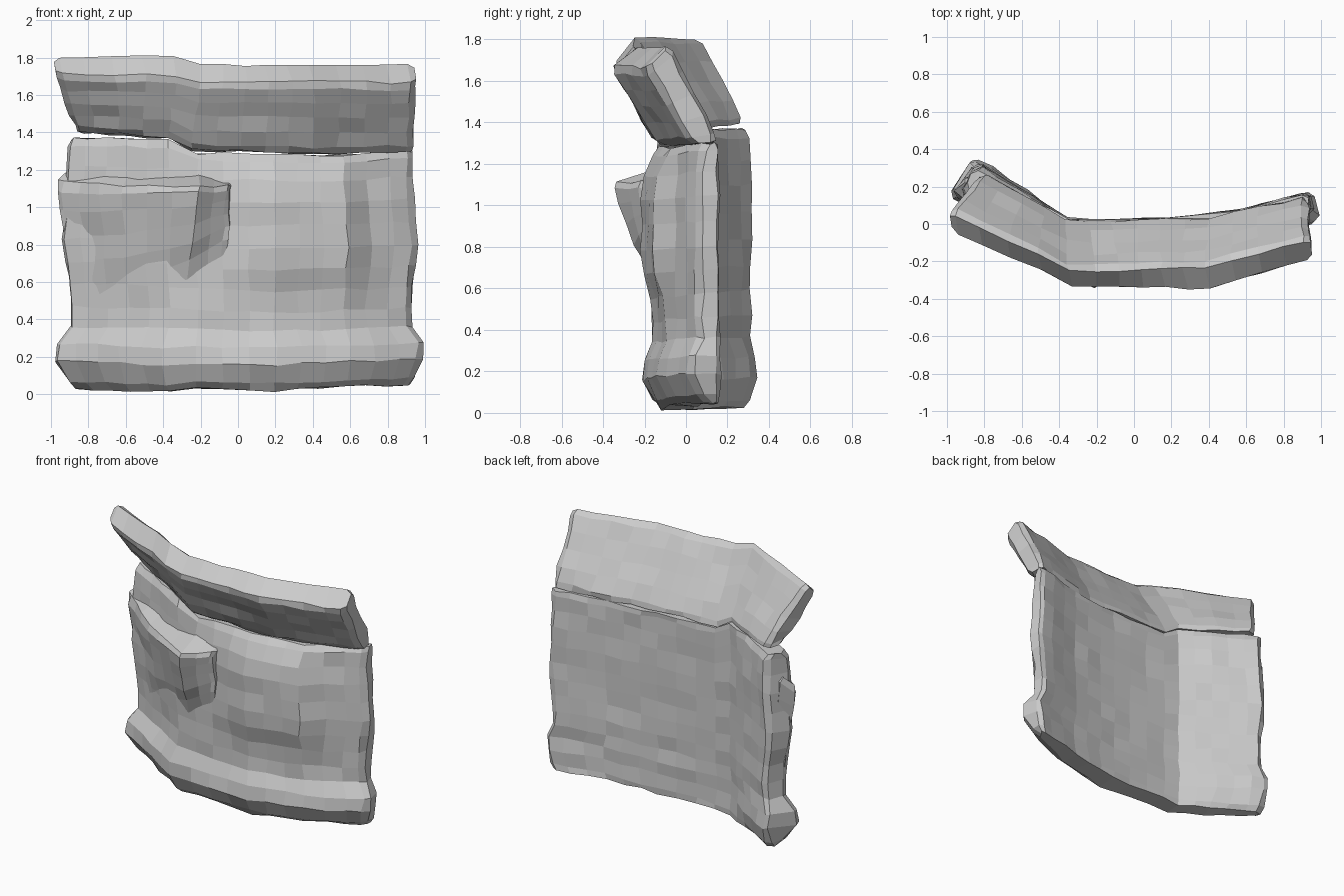
import bpy, bmesh, math, random
from mathutils import Vector

if "Cube" in bpy.data.objects:
    bpy.data.objects.remove(bpy.data.objects["Cube"])

random.seed(4)


def bump(a, lo, hi, soft):
    """1 between lo and hi, fading to 0 over soft on either side."""
    d = max(lo - a, a - hi, 0) / soft
    return 0 if d >= 1 else 0.5 + 0.5 * math.cos(math.pi * d)


def thin(s, k):
    """Station pinched towards its middle, used to round off the ends."""
    lf, lb, tf, tb = s
    lo, hi = (lf + lb) / 2, (tf + tb) / 2
    return [lo.lerp(lf, k), lo.lerp(lb, k), hi.lerp(tf, k), hi.lerp(tb, k)]


def loft(name, stations, rows, step=0.13, jitter=0.008, extra=None, back_scale=None, pinch=0.6):
    """Padded sheet lofted through stations of (low front, low back, top front, top back).
    rows: (height fraction, added thickness per side, x scale)."""
    stations = [[Vector(p) for p in s] for s in stations]
    fine = []
    for a, b in zip(stations, stations[1:]):
        n = max(1, round((b[0] - a[0]).length / step))
        fine += [[p.lerp(q, i / n) for p, q in zip(a, b)] for i in range(n)]
    fine.append(stations[-1])
    # Rounded ends: full section just inside, pinched section at the tip
    first = [p.lerp(q, 0.25) for p, q in zip(fine[0], fine[1])]
    last = [p.lerp(q, 0.25) for p, q in zip(fine[-1], fine[-2])]
    fine = [thin(fine[0], pinch), first] + fine[1:-1] + [last, thin(fine[-1], pinch)]
    bm = bmesh.new()
    rings = []
    for lf, lb, tf, tb in fine:
        front, back = [], []
        for t, add, sx in rows:
            f, b = lf.lerp(tf, t), lb.lerp(tb, t)
            d = (f - b).normalized() * add
            k = back_scale(b) if back_scale else 1
            f, b = f + d, b - d * k
            if extra:
                f.y += extra(f)
            f.x *= sx
            b.x *= 1 + (sx - 1) * max(k, 0.75)
            for p in (f, b):
                p += Vector([random.uniform(-jitter, jitter) for _ in range(3)])
            front.append(bm.verts.new(f))
            back.append(bm.verts.new(b))
        rings.append(front + back[::-1])
    m = len(rings[0])
    for r, s in zip(rings, rings[1:]):
        for i in range(m):
            j = (i + 1) % m
            bm.faces.new((r[i], s[i], s[j], r[j]))
    # End walls, one strip between the front and back rows
    for r in (rings[0], rings[-1]):
        for i in range(m // 2 - 1):
            bm.faces.new((r[i], r[i + 1], r[m - 2 - i], r[m - 1 - i]))
    bmesh.ops.recalc_face_normals(bm, faces=bm.faces)
    me = bpy.data.meshes.new(name)
    bm.to_mesh(me)
    bm.free()
    ob = bpy.data.objects.new(name, me)
    bpy.context.collection.objects.link(ob)
    return ob


def upright(f, b, low, top):
    return [(*f, low), (*b, low), (*f, top), (*b, top)]


# Main bag body, bent in plan, with a padded hem and a soft bulge on the right
body = [
    [(-0.93, 0.20, 0.03), (-0.85, 0.33, 0.03), (-0.95, 0.15, 1.37), (-0.85, 0.32, 1.37)],
    upright((-0.38, -0.14), (-0.36, 0.03), 0.01, 1.36),
    upright((-0.22, -0.16), (-0.24, 0.02), 0.03, 1.29),
    upright((0.20, -0.16), (0.20, 0.03), 0.02, 1.28),
    upright((0.58, -0.10), (0.57, 0.075), 0.04, 1.28),
    upright((0.95, 0.06), (0.94, 0.17), 0.05, 1.30),
]
body_rows = [(0, -0.045, 0.97), (0.03, -0.005, 1.0), (0.11, 0.045, 1.035), (0.18, 0.035, 1.04),
             (0.25, 0.0, 0.98), (0.33, 0.0, 0.97), (0.42, 0.0, 0.98), (0.51, 0.005, 1.0),
             (0.60, 0.005, 1.01), (0.70, 0.005, 1.0), (0.80, 0.005, 0.99),
             (0.89, 0, 0.98), (0.97, -0.01, 0.98), (1, -0.035, 0.98)]
loft("bag_body", body, body_rows,
     extra=lambda p: -0.05 * bump(p.x, 0.1, 0.58, 0.12) * bump(p.z, 0.72, 1.08, 0.22),
     back_scale=lambda p: 0.05 + 0.8 * bump(p.x, -1, -0.6, 0.2))

# Forward-leaning top flap, folded at the left
flap = [
    [(-0.88, 0.16, 1.41), (-0.80, 0.29, 1.39), (-0.98, -0.04, 1.71), (-0.99, 0.07, 1.80)],
    [(-0.38, -0.12, 1.38), (-0.37, 0.04, 1.36), (-0.33, -0.33, 1.70), (-0.35, -0.24, 1.82)],
    [(-0.25, -0.15, 1.31), (-0.25, 0.03, 1.30), (-0.20, -0.34, 1.67), (-0.20, -0.25, 1.77)],
    [(0.40, -0.12, 1.29), (0.40, 0.05, 1.28), (0.41, -0.35, 1.67), (0.38, -0.23, 1.76)],
    [(0.93, 0.03, 1.30), (0.93, 0.16, 1.31), (0.96, -0.18, 1.66), (0.94, -0.08, 1.77)],
]
flap_rows = [(0, -0.015, 1), (0.08, 0.005, 1), (0.28, 0.01, 1), (0.50, 0.01, 1),
             (0.72, 0.01, 1), (0.92, 0.01, 1), (1, -0.005, 1)]
loft("top_flap", flap, flap_rows)

# Front pocket, wedge shaped, blending into the body lower left
pocket = [
    [(-0.89, 0.20, 0.42), (-0.86, 0.25, 0.42), (-0.97, 0.17, 1.13), (-0.90, 0.24, 1.21)],
    [(-0.60, 0.02, 0.48), (-0.56, 0.06, 0.48), (-0.62, -0.11, 1.11), (-0.58, 0.02, 1.19)],
    [(-0.27, -0.16, 0.62), (-0.26, -0.08, 0.64), (-0.21, -0.35, 1.11), (-0.21, -0.12, 1.19)],
    [(-0.06, -0.17, 0.76), (-0.06, -0.08, 0.76), (-0.04, -0.21, 1.11), (-0.03, -0.10, 1.13)],
]
pocket_rows = [(0, 0, 1), (0.2, 0.005, 0.99), (0.4, 0.01, 0.99), (0.6, 0.01, 0.99),
               (0.8, 0.01, 1), (0.94, 0.01, 1), (1, -0.015, 1)]
loft("front_pocket", pocket, pocket_rows, pinch=0.9)
